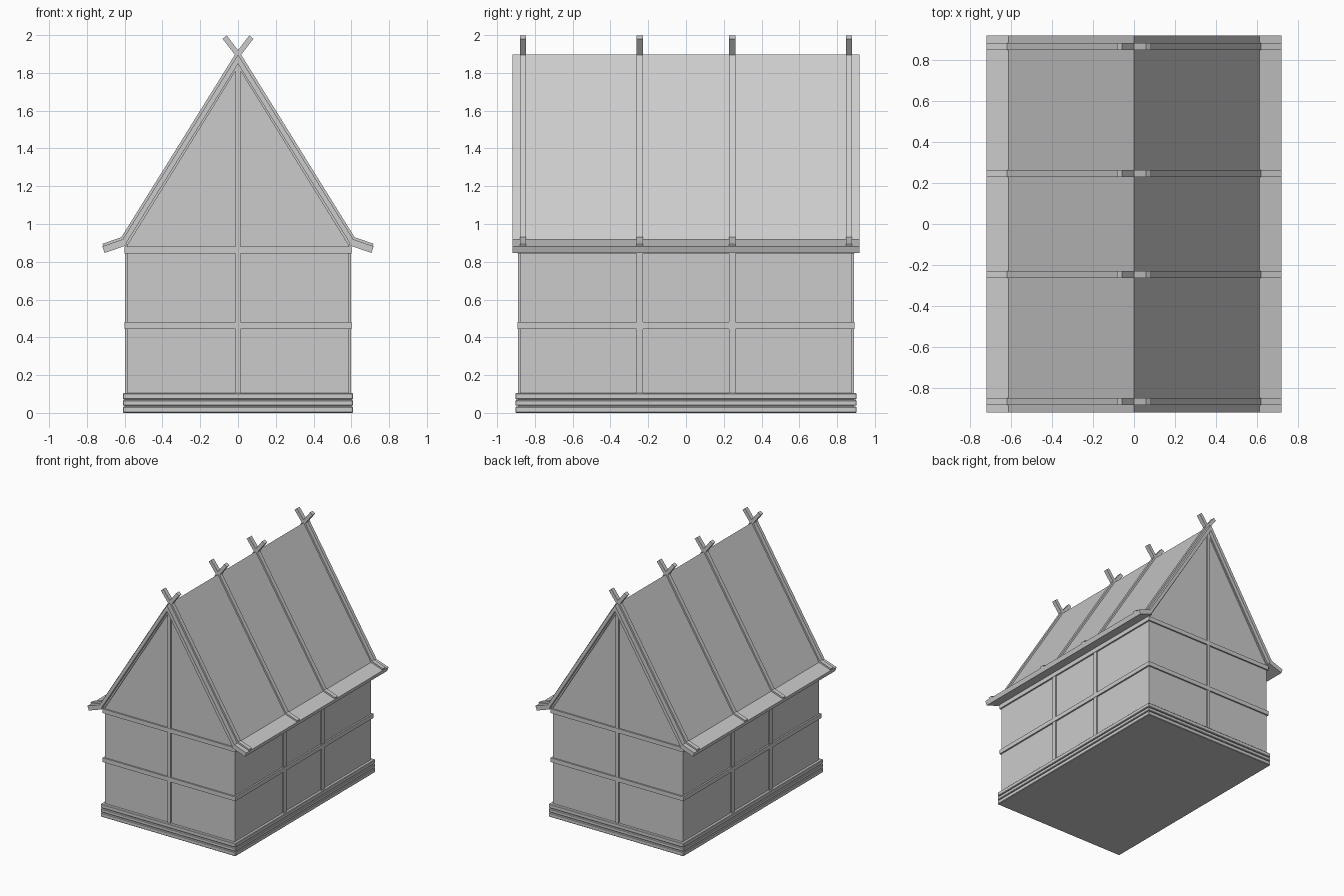
import bpy
from mathutils import Vector

if "Cube" in bpy.data.objects:
    bpy.data.objects.remove(bpy.data.objects["Cube"])


def add_mesh(name, verts, faces):
    me = bpy.data.meshes.new(name)
    me.from_pydata(verts, [], faces)
    me.validate()
    ob = bpy.data.objects.new(name, me)
    bpy.context.collection.objects.link(ob)
    return ob


def prism(name, pts, y0, y1):
    # Counter-clockwise x/z outline extruded along y
    n = len(pts)
    verts = [(x, y, z) for y in (y0, y1) for x, z in pts]
    faces = [tuple(range(n)), tuple(reversed(range(n, 2 * n)))]
    faces += [(i, i + n, (i + 1) % n + n, (i + 1) % n) for i in range(n)]
    return add_mesh(name, verts, faces)


def box(name, x0, x1, y0, y1, z0, z1):
    return prism(name, [(x0, z0), (x1, z0), (x1, z1), (x0, z1)], y0, y1)


def ribbon(path, above, below):
    # Mitred band outline around an x/z path that runs left to right
    p = [Vector(q) for q in path]
    dirs = [(b - a).normalized() for a, b in zip(p, p[1:])]
    up, low = [], []
    for i, q in enumerate(p):
        a, b = dirs[max(i - 1, 0)], dirs[min(i, len(dirs) - 1)]
        na, nb = Vector((-a.y, a.x)), Vector((-b.y, b.x))
        m = (na + nb).normalized()
        m /= m.dot(na)
        up.append(tuple(q + m * above))
        low.append(tuple(q - m * below))
    return low + up[::-1]


def flip(pts):
    return [(-x, z) for x, z in reversed(pts)]


# Plank base: three slabs around a recessed core
box("base_core", -0.60, 0.60, -0.89, 0.89, 0.005, 0.10)
for i, (z0, z1) in enumerate([(0, 0.033), (0.038, 0.067), (0.072, 0.105)]):
    slab = box(f"base_slab_{i}", -0.61, 0.61, -0.903, 0.903, z0, z1)
    bev = slab.modifiers.new("edge", "BEVEL")
    bev.width = 0.004
    bev.segments = 1

# Walls and gables as one solid
prism("walls", [(-0.587, 0.1), (0.587, 0.1), (0.587, 0.89),
                (0, 1.86), (-0.587, 0.89)], -0.88, 0.88)

# Horizontal timber bands
for name, z0, z1 in [("middle_beam", 0.445, 0.48), ("top_beam", 0.845, 0.88)]:
    box(name, -0.60, 0.60, -0.892, 0.892, z0, z1)

# Upright timbers and sloping gable timbers
gable = ribbon([(0, 1.862), (0.60, 0.893)], 0, 0.016)
for s in (-1, 1):
    y0, y1 = sorted((s * 0.87, s * 0.89))
    box("gable_post", -0.013, 0.013, y0, y1, 0.1, 1.85)
    for outline in (gable, flip(gable)):
        prism("gable_beam", outline, y0, y1)
    x0, x1 = sorted((s * 0.57, s * 0.597))
    for y in (-0.245, 0.245):
        box("side_post", x0, x1, y - 0.018, y + 0.018, 0.1, 0.85)

# Roof shell with flared eaves
roof_path = [(-0.718, 0.882), (-0.61, 0.919), (0, 1.897),
             (0.61, 0.919), (0.718, 0.882)]
roof = prism("roof", ribbon(roof_path, 0, 0.026), -0.918, 0.918)

# Thicker eave boards
eave = ribbon([(0.60, 0.9224), (0.718, 0.882)], 0, 0.037)
for outline in (eave, flip(eave)):
    prism("eave_board", outline, -0.918, 0.918)

# Roof rafters crossing above the ridge
rafter = ribbon([(-0.068, 1.991), (0, 1.902), (0.61, 0.921), (0.714, 0.885)],
                0.011, 0.017)
for y in (-0.863, -0.245, 0.245, 0.863):
    for outline in (rafter, flip(rafter)):
        prism("rafter", outline, y - 0.017, y + 0.017)
